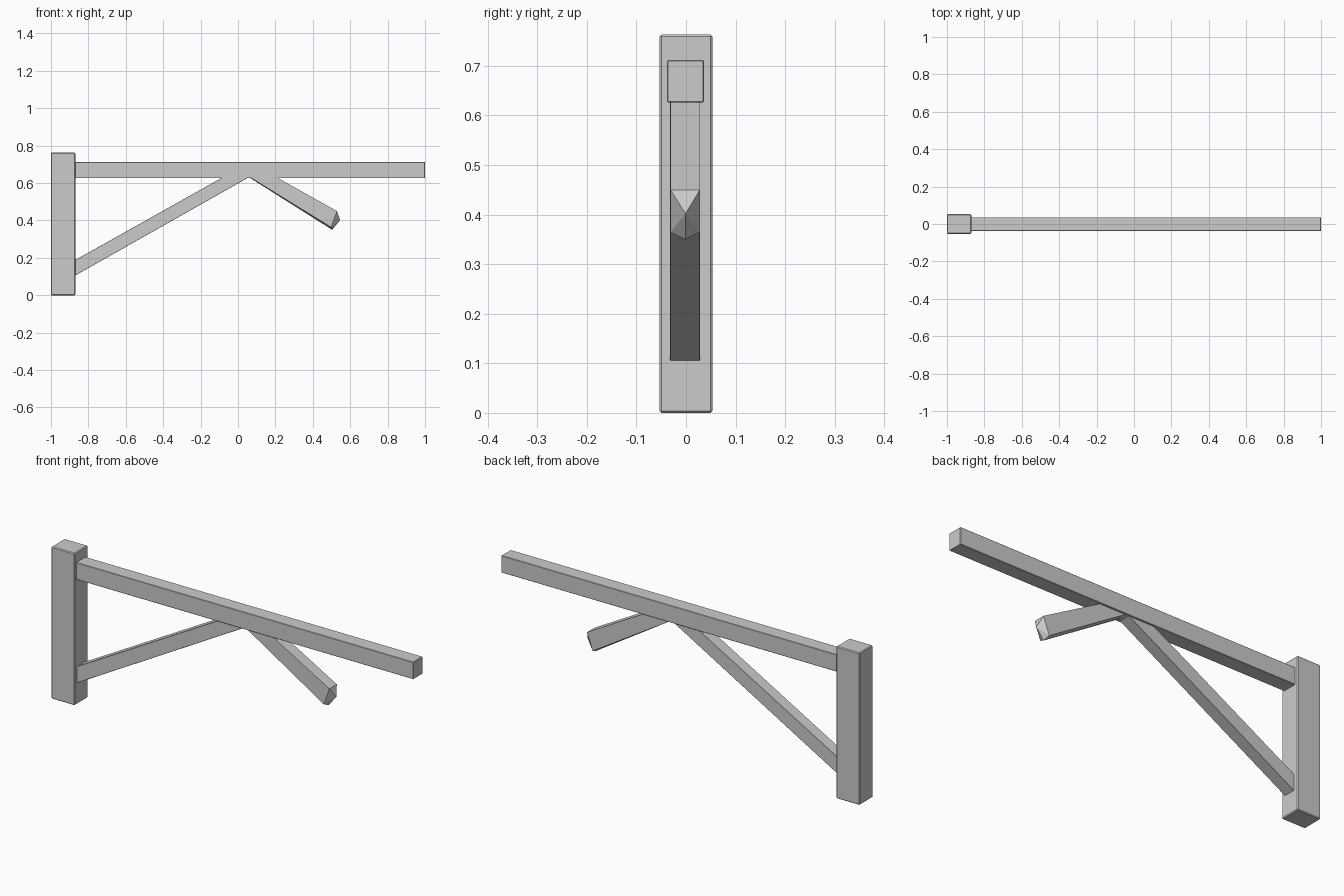
import bpy, bmesh

if "Cube" in bpy.data.objects:
    bpy.data.objects.remove(bpy.data.objects["Cube"])


def make_object(name, verts, faces, bevel=0.0):
    bm = bmesh.new()
    vs = [bm.verts.new(v) for v in verts]
    for f in faces:
        bm.faces.new([vs[i] for i in f])
    bmesh.ops.recalc_face_normals(bm, faces=bm.faces[:])
    mesh = bpy.data.meshes.new(name)
    bm.to_mesh(mesh)
    bm.free()
    obj = bpy.data.objects.new(name, mesh)
    bpy.context.collection.objects.link(obj)
    if bevel:
        mod = obj.modifiers.new("worn_edges", 'BEVEL')
        mod.width = bevel
        mod.segments = 1
    return obj


def timber(name, outline, y0, y1, bevel=0.0):
    """Extrude a side-view (x, z) outline between two depths."""
    n = len(outline)
    verts = [(x, y, z) for y in (y0, y1) for x, z in outline]
    faces = [list(range(n)), list(range(n, 2 * n))]
    faces += [(i, (i + 1) % n, (i + 1) % n + n, i + n) for i in range(n)]
    return make_object(name, verts, faces, bevel)


def rect(x0, x1, z0, z1):
    return [(x0, z0), (x1, z0), (x1, z1), (x0, z1)]


# Upright post and horizontal beam
timber("post", rect(-1, -0.87, 0, 0.763), -0.053, 0.053, 0.004)
timber("beam", rect(-0.875, 1, 0.626, 0.712), -0.038, 0.036, 0.002)

# Diagonal brace, cut flush to the post and beam
timber("brace", [(-0.873, 0.104), (0.057, 0.63), (-0.083, 0.63), (-0.873, 0.187)],
       -0.032, 0.028, 0.001)

# Slanted peg: flat at the beam, keeled underside and pointed nose at the free end
def ring(top, side, keel):
    return [(top[0], -0.031, top[1]), (side[0], -0.031, side[1]),
            (keel[0], -0.001, keel[1]),
            (side[0], 0.028, side[1]), (top[0], 0.028, top[1])]


verts = ring((0.208, 0.63), (0.066, 0.63), (0.060, 0.63))
verts += ring((0.529, 0.45), (0.498, 0.364), (0.504, 0.350))
verts.append((0.546, -0.001, 0.402))
faces = [(0, 1, 2, 3, 4)]
for i in range(5):
    j = (i + 1) % 5
    faces += [(i, j, j + 5, i + 5), (i + 5, j + 5, 10)]
make_object("peg", verts, faces)
